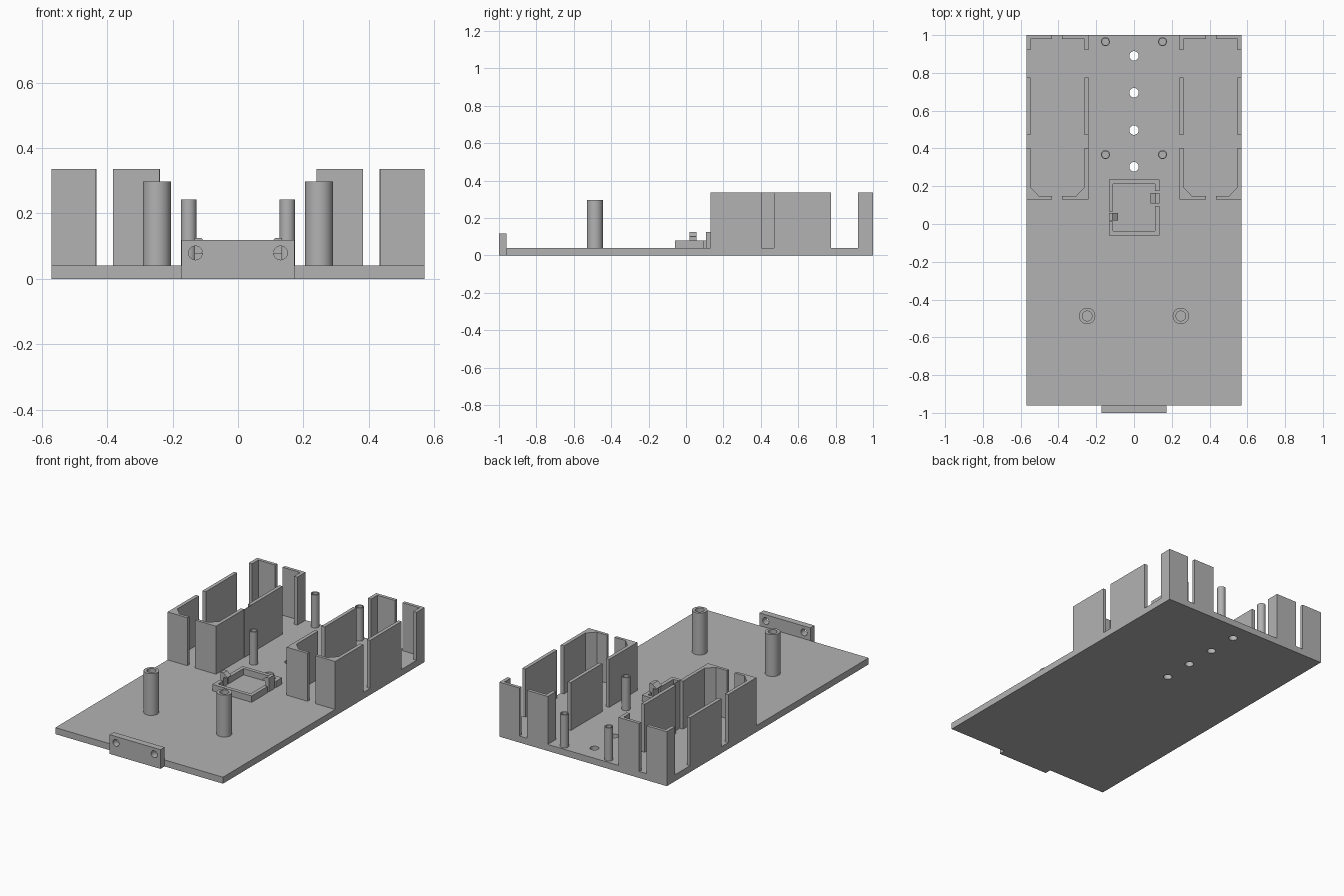
import bpy, bmesh, math
from mathutils import Matrix

if "Cube" in bpy.data.objects:
    bpy.data.objects.remove(bpy.data.objects["Cube"])

grey = bpy.data.materials.new("plain grey")
grey.diffuse_color = (0.45, 0.45, 0.45, 1)
grey.use_nodes = True
grey.node_tree.nodes["Principled BSDF"].inputs["Base Color"].default_value = grey.diffuse_color

FLOOR = 0.04      # top of the base plate
WALL_TOP = 0.335


def finish(name, bm, smooth=False):
    bmesh.ops.recalc_face_normals(bm, faces=bm.faces)
    me = bpy.data.meshes.new(name)
    bm.to_mesh(me)
    bm.free()
    me.materials.append(grey)
    ob = bpy.data.objects.new(name, me)
    bpy.context.collection.objects.link(ob)
    if smooth:
        bpy.ops.object.select_all(action='DESELECT')
        ob.select_set(True)
        bpy.context.view_layer.objects.active = ob
        bpy.ops.object.shade_smooth_by_angle(angle=math.radians(30))
    return ob


def add_prism(bm, outline, z0, z1):
    """Upright prism from a flat (x, y) outline."""
    low = [bm.verts.new((x, y, z0)) for x, y in outline]
    high = [bm.verts.new((x, y, z1)) for x, y in outline]
    bm.faces.new(low)
    bm.faces.new(high)
    n = len(outline)
    for i in range(n):
        j = (i + 1) % n
        bm.faces.new((low[i], low[j], high[j], high[i]))


def rect(x0, x1, y0, y1):
    return [(x0, y0), (x1, y0), (x1, y1), (x0, y1)]


def box(name, x0, x1, y0, y1, z0, z1):
    bm = bmesh.new()
    add_prism(bm, rect(x0, x1, y0, y1), z0, z1)
    return finish(name, bm)


def drill(ob, points, radius, depth, axis):
    """Cut round through-holes along the given axis."""
    bm = bmesh.new()
    turn = Matrix.Rotation(math.pi / 2, 4, 'X') if axis == 'Y' else Matrix()
    for p in points:
        bmesh.ops.create_cone(bm, cap_ends=True, segments=32, radius1=radius,
                              radius2=radius, depth=depth,
                              matrix=Matrix.Translation(p) @ turn)
    cutter = finish(ob.name + "_cutter", bm)
    cutter.hide_render = True
    mod = ob.modifiers.new("holes", 'BOOLEAN')
    mod.operation = 'DIFFERENCE'
    mod.solver = 'EXACT'
    mod.object = cutter
    bpy.ops.object.select_all(action='DESELECT')
    ob.select_set(True)
    bpy.context.view_layer.objects.active = ob
    bpy.ops.object.modifier_apply(modifier=mod.name)
    bpy.data.objects.remove(cutter)
    bpy.ops.object.shade_smooth_by_angle(angle=math.radians(30))


def tube(name, x, y, radius, bore, top, segments=32):
    """Post with a blind bore reaching down to the base plate."""
    bm = bmesh.new()
    rings = []
    for r, z in ((radius, FLOOR), (radius, top), (bore, top), (bore, FLOOR + 0.001)):
        rings.append([bm.verts.new((x + r * math.cos(2 * math.pi * i / segments),
                                    y + r * math.sin(2 * math.pi * i / segments), z))
                      for i in range(segments)])
    for a, b in zip(rings, rings[1:]):
        for i in range(segments):
            j = (i + 1) % segments
            bm.faces.new((a[i], a[j], b[j], b[i]))
    bm.faces.new(rings[0])
    bm.faces.new(rings[-1])
    finish(name, bm, smooth=True)


# Base plate with a row of holes
base = box("base_plate", -0.57, 0.57, -0.96, 1.0, 0, FLOOR)
drill(base, [(0, y, 0.02) for y in (0.303, 0.497, 0.695, 0.89)], 0.025, 0.2, 'Z')

# Front tab with two screw holes
tab = box("front_tab", -0.173, 0.173, -1.0, -0.96, 0, 0.118)
drill(tab, [(x, -0.98, 0.079) for x in (-0.13, 0.13)], 0.021, 0.2, 'Y')

# Slotted side bays: corner pieces and straight walls, mirrored left and right
OUT, INN, T = 0.57, 0.24, 0.022
bay = {
    "back_outer_corner": [(OUT, 1), (OUT, 0.92), (OUT - T, 0.92), (OUT - T, 0.98),
                          (0.433, 0.98), (0.433, 1)],
    "back_inner_corner": [(INN, 1), (INN, 0.92), (INN + T, 0.92), (INN + T, 0.98),
                          (0.382, 0.98), (0.382, 1)],
    "outer_wall": rect(OUT - T, OUT, 0.47, 0.775),
    "inner_wall": rect(INN, INN + T, 0.47, 0.775),
    "front_outer_corner": [(OUT, 0.13), (OUT, 0.403), (OUT - T, 0.403), (OUT - T, 0.195),
                           (0.503, 0.148), (0.435, 0.148), (0.435, 0.13)],
    "front_inner_corner": [(INN, 0.13), (INN, 0.403), (INN + T, 0.403), (INN + T, 0.195),
                           (0.307, 0.148), (0.382, 0.148), (0.382, 0.13)],
}
for side, s in (("left", -1), ("right", 1)):
    for part, outline in bay.items():
        bm = bmesh.new()
        add_prism(bm, [(s * x, y) for x, y in outline], FLOOR, WALL_TOP)
        finish(f"{side}_bay_{part}", bm)

# Thin web closing the slot of the left inner wall
box("left_bay_slot_web", -INN, -INN + 0.002, 0.403, 0.47, FLOOR, WALL_TOP)

# Posts
for side, s in (("left", -1), ("right", 1)):
    tube(f"{side}_large_post", s * 0.248, -0.487, 0.043, 0.026, 0.297)
    for place, y in (("middle", 0.367), ("back", 0.965)):
        tube(f"{side}_{place}_thin_post", s * 0.151, y, 0.024, 0.018, 0.243, 24)

# Low square holder with an opening in each side wall
X0, X1, Y0, Y1, W = -0.133, 0.135, -0.06, 0.235, 0.023
bm = bmesh.new()
add_prism(bm, [(X0, 0.012), (X0, Y0), (X1, Y0), (X1, 0.095), (X1 - W, 0.095),
               (X1 - W, Y0 + W), (X0 + W, Y0 + W), (X0 + W, 0.012)], FLOOR, 0.079)
add_prism(bm, [(X1, 0.175), (X1, Y1), (X0, Y1), (X0, 0.065), (X0 + W, 0.065),
               (X0 + W, Y1 - W), (X1 - W, Y1 - W), (X1 - W, 0.175)], FLOOR, 0.079)
finish("holder_frame", bm)


# Snap clips with sloped hooks standing in the openings
def clip(name, x, inward, y0, y1):
    profile = [(0, FLOOR), (0.023, FLOOR), (0.023, 0.098), (0.047, 0.098),
               (0.047, 0.102), (0.02, 0.125), (0, 0.125)]
    bm = bmesh.new()
    ends = [[bm.verts.new((x + inward * u, y, z)) for u, z in profile] for y in (y0, y1)]
    for ring in ends:
        bm.faces.new(ring)
    for i in range(len(profile)):
        j = (i + 1) % len(profile)
        bm.faces.new((ends[0][i], ends[0][j], ends[1][j], ends[1][i]))
    finish(name, bm)


clip("left_clip", X0, 1, 0.018, 0.057)
clip("right_clip", X1, -1, 0.108, 0.163)
